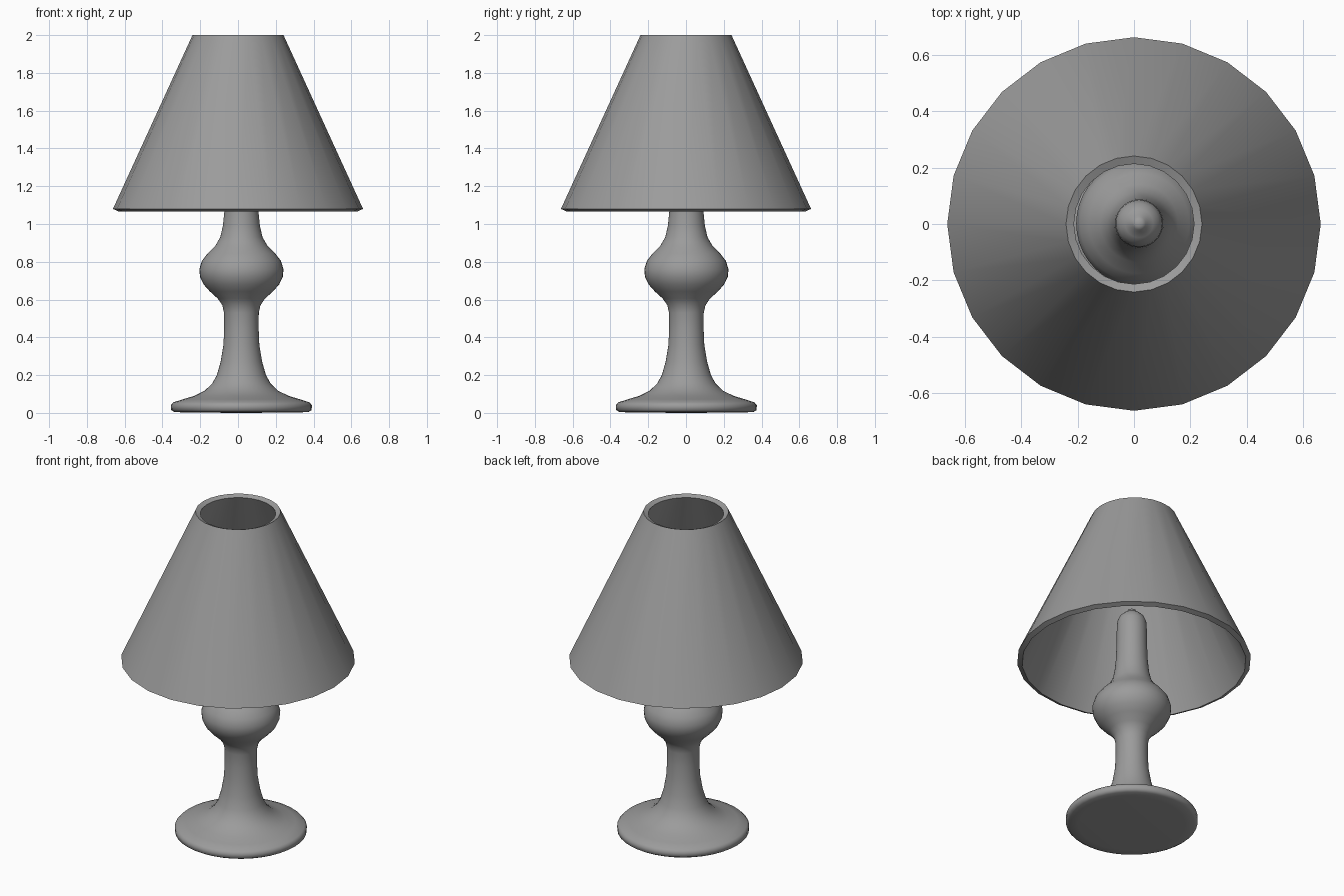
import bpy, bmesh
from math import sin, cos, pi, radians

if "Cube" in bpy.data.objects:
    bpy.data.objects.remove(bpy.data.objects["Cube"])

grey = bpy.data.materials.new("dark_grey")
grey.diffuse_color = (0.33, 0.33, 0.33, 1)
grey.use_nodes = True
grey.node_tree.nodes["Principled BSDF"].inputs["Base Color"].default_value = grey.diffuse_color


def lathe(name, profile, sides, centre=(0, 0), closed=False, angle=40):
    """Revolve (radius, z) points around a vertical axis."""
    bm = bmesh.new()
    rings = []
    for r, z in profile:
        if r == 0:
            rings.append([bm.verts.new((0, 0, z))] * sides)
        else:
            rings.append([bm.verts.new((r * cos(2 * pi * i / sides), r * sin(2 * pi * i / sides), z))
                          for i in range(sides)])
    pairs = list(zip(rings, rings[1:]))
    if closed:
        pairs.append((rings[-1], rings[0]))
    for a, b in pairs:
        for i in range(sides):
            j = (i + 1) % sides
            quad = [a[i], a[j], b[j], b[i]]
            bm.faces.new(list(dict.fromkeys(quad)))
    bmesh.ops.recalc_face_normals(bm, faces=bm.faces)
    mesh = bpy.data.meshes.new(name)
    bm.to_mesh(mesh)
    bm.free()
    mesh.materials.append(grey)
    obj = bpy.data.objects.new(name, mesh)
    bpy.context.collection.objects.link(obj)
    obj.location = (centre[0], centre[1], 0)
    bpy.ops.object.select_all(action='DESELECT')
    obj.select_set(True)
    bpy.context.view_layer.objects.active = obj
    bpy.ops.object.shade_smooth_by_angle(angle=radians(angle))
    return obj


# Turned stand: foot, column, bulb and rounded tip, slightly off centre
stand_profile = [
    (0, 0), (0.30, 0.002), (0.355, 0.005), (0.372, 0.015), (0.373, 0.042), (0.36, 0.056),
    (0.31, 0.072), (0.25, 0.09), (0.195, 0.117), (0.155, 0.155), (0.13, 0.20), (0.11, 0.27),
    (0.095, 0.36), (0.091, 0.45), (0.092, 0.53), (0.101, 0.57), (0.125, 0.605), (0.167, 0.643),
    (0.20, 0.68), (0.219, 0.72), (0.223, 0.76), (0.209, 0.805), (0.178, 0.845), (0.138, 0.885),
    (0.112, 0.93), (0.098, 0.99), (0.09, 1.07), (0.086, 1.18), (0.085, 1.27), (0.082, 1.315),
    (0.07, 1.345), (0.05, 1.365), (0.03, 1.378), (0.023, 1.392), (0.012, 1.398), (0, 1.40),
]
lathe("lamp_stand", stand_profile, 40, centre=(0.018, 0.002), angle=60)

# Conical shade with an open top and bottom, given real thickness
shade_profile = [(0.662, 1.08), (0.241, 2.0), (0.213, 1.988), (0.634, 1.067)]
lathe("lamp_shade", shade_profile, 24, closed=True)
